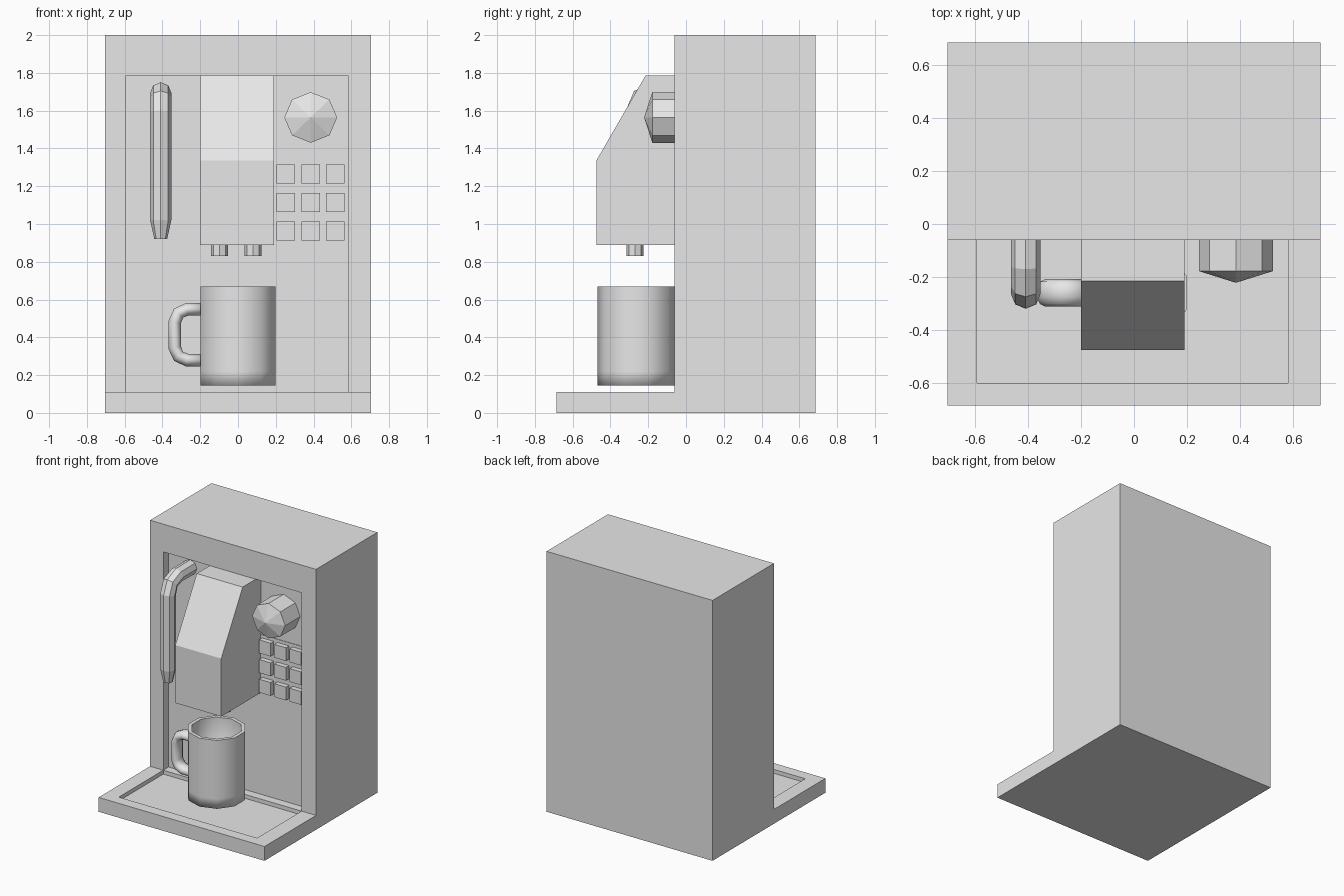
import bpy, bmesh
from math import pi, cos, sin
from mathutils import Vector

cube = bpy.data.objects.get("Cube")
if cube:
    bpy.data.objects.remove(cube, do_unlink=True)

grey = bpy.data.materials.new("light_grey")
grey.use_nodes = True
grey.diffuse_color = (0.8, 0.8, 0.8, 1)
grey.node_tree.nodes["Principled BSDF"].inputs["Base Color"].default_value = (0.8, 0.8, 0.8, 1)

WALL = 0.005   # y of the recessed back wall
FRONT = -0.06  # y of the cabinet front
CUP_Y = -0.26


def finish(name, bm, smooth=False):
    bmesh.ops.recalc_face_normals(bm, faces=bm.faces)
    for f in bm.faces:
        f.smooth = f.smooth or smooth
    mesh = bpy.data.meshes.new(name)
    bm.to_mesh(mesh)
    bm.free()
    mesh.materials.append(grey)
    ob = bpy.data.objects.new(name, mesh)
    bpy.context.collection.objects.link(ob)
    return ob


def prism(name, profile, x0, x1):
    """Extrude a (y, z) profile along x."""
    bm = bmesh.new()
    face = bm.faces.new([bm.verts.new((x0, y, z)) for y, z in profile])
    out = bmesh.ops.extrude_face_region(bm, geom=[face])["geom"]
    bmesh.ops.translate(bm, vec=(x1 - x0, 0, 0),
                        verts=[v for v in out if isinstance(v, bmesh.types.BMVert)])
    return finish(name, bm)


def box(name, x0, x1, y0, y1, z0, z1):
    return prism(name, [(y0, z0), (y1, z0), (y1, z1), (y0, z1)], x0, x1)


def skin(bm, rings):
    """Bridge successive closed rings; return their vertices."""
    rows = [[bm.verts.new(p) for p in ring] for ring in rings]
    for a, b in zip(rows, rows[1:]):
        for i in range(len(a)):
            j = (i + 1) % len(a)
            bm.faces.new((a[i], a[j], b[j], b[i]))
    return rows


def tube(name, path, radii, side, depth, sides=8, smooth=False):
    """Sweep an ellipse along a flat path; side is the path plane's normal."""
    pts = [Vector(p) for p in path]
    side = Vector(side)
    rings = []
    for i, p in enumerate(pts):
        before = (p - pts[max(i - 1, 0)]).normalized()
        after = (pts[min(i + 1, len(pts) - 1)] - p).normalized()
        up = side.cross((before + after).normalized())
        rings.append([p + side * (radii[i] * cos(2 * pi * k / sides))
                      + up * (radii[i] * depth * sin(2 * pi * k / sides))
                      for k in range(sides)])
    bm = bmesh.new()
    rows = skin(bm, rings)
    bm.faces.new(rows[0])
    bm.faces.new(rows[-1])
    return finish(name, bm, smooth)


# Cabinet with its drip tray, carved by one L-shaped recess
cabinet = prism("cabinet", [(-0.685, 0), (0.685, 0), (0.685, 2), (FRONT, 2),
                            (FRONT, 0.11), (-0.685, 0.11)], -0.705, 0.705)
cutter = prism("recess_cutter", [(-0.6, 0.08), (FRONT, 0.08), (FRONT, 0.11), (WALL, 0.11),
                                 (WALL, 1.787), (-0.2, 1.787), (-0.2, 0.3), (-0.6, 0.3)],
               -0.593, 0.582)
cutter.hide_render = True
cut = cabinet.modifiers.new("recess", "BOOLEAN")
cut.operation = "DIFFERENCE"
cut.solver = "EXACT"
cut.object = cutter
bpy.context.view_layer.objects.active = cabinet
bpy.ops.object.modifier_apply(modifier=cut.name)
bpy.data.objects.remove(cutter, do_unlink=True)

# Brewing head with sloped front
prism("brewing_head", [(-0.475, 0.89), (WALL, 0.89), (WALL, 1.785),
                       (-0.215, 1.785), (-0.475, 1.335)], -0.2, 0.19)

# Two coffee nozzles
for n, x in (("left", 0.08), ("right", -0.097)):
    tube("nozzle_" + n, [(x, -0.27, 0.9), (x, -0.27, 0.83)], [0.045] * 2, (1, 0, 0), 1)

# Button panel and keypad
box("button_panel", 0.19, 0.582, WALL - 0.004, WALL, 0.885, 1.34)
for row in range(3):
    for col in range(3):
        x, z = 0.205 + 0.13 * col, 0.912 + 0.151 * row
        box(f"button_{row}_{col}", x, x + 0.098, WALL - 0.042, WALL, z, z + 0.102)

# Control knob: octagonal drum with a pointed face
bm = bmesh.new()
knob = skin(bm, [[(0.385 + 0.14 * cos(k * pi / 4), y, 1.564 + 0.134 * sin(k * pi / 4))
                  for k in range(8)] for y in (WALL, -0.178)])
tip = bm.verts.new((0.385, -0.222, 1.564))
bm.faces.new(knob[0])
for k in range(8):
    bm.faces.new((knob[1][k], knob[1][(k + 1) % 8], tip))
finish("control_knob", bm)

# Steam pipe, bent downwards with a narrow tip
X = -0.409
tube("steam_pipe", [(X, WALL, 1.695), (X, -0.16, 1.695), (X, -0.235, 1.665),
                    (X, -0.264, 1.59), (X, -0.264, 1.02), (X, -0.264, 0.92)],
     [0.056] * 5 + [0.034], (1, 0, 0), 1)

# Mug: ten-sided, hollow, softly shaded outside
bm = bmesh.new()
mug = skin(bm, [[(r * cos((k + 0.5) * pi / 5), CUP_Y + r * sin((k + 0.5) * pi / 5), z)
                 for k in range(10)]
                for r, z in ((0.208, 0.145), (0.208, 0.22), (0.208, 0.67),
                             (0.18, 0.67), (0.18, 0.18))])
bm.faces.new(mug[0])
bm.faces.new(mug[-1])
for f in bm.faces:
    f.smooth = not (f.calc_center_median().z > 0.66)
finish("mug", bm)

# Mug handle
tube("mug_handle", [(-0.185, CUP_Y, 0.548), (-0.27, CUP_Y, 0.548), (-0.315, CUP_Y, 0.528),
                    (-0.335, CUP_Y, 0.48), (-0.335, CUP_Y, 0.345), (-0.315, CUP_Y, 0.3),
                    (-0.27, CUP_Y, 0.279), (-0.185, CUP_Y, 0.279)],
     [0.052] * 8, (0, 1, 0), 0.68, sides=10, smooth=True)
